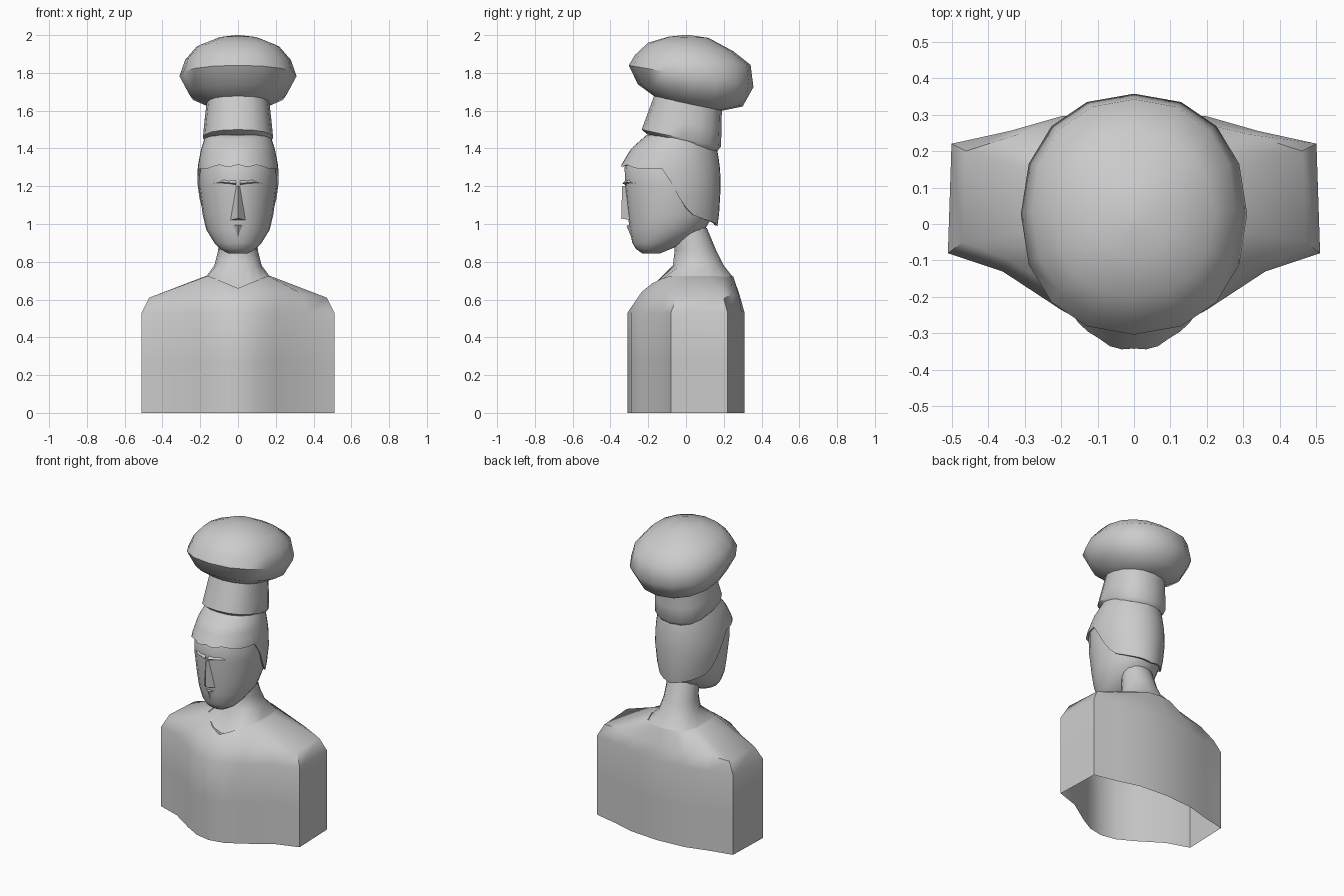
import bpy, bmesh, math
from math import sin, cos, pi

if "Cube" in bpy.data.objects:
    bpy.data.objects.remove(bpy.data.objects["Cube"])


def loft(name, rings, bottom=False, top=False, angle=50):
    """Skin a stack of closed rings; optional end caps."""
    bm = bmesh.new()
    vs = [[bm.verts.new(p) for p in r] for r in rings]
    n = len(vs[0])
    for a, b in zip(vs, vs[1:]):
        for i in range(n):
            j = (i + 1) % n
            bm.faces.new((a[i], a[j], b[j], b[i]))
    if bottom:
        bm.faces.new(vs[0][::-1])
    if top:
        bm.faces.new(vs[-1])
    return finish(name, bm, angle)


def finish(name, bm, angle=50):
    bmesh.ops.recalc_face_normals(bm, faces=bm.faces[:])
    me = bpy.data.meshes.new(name)
    bm.to_mesh(me)
    bm.free()
    ob = bpy.data.objects.new(name, me)
    bpy.context.collection.objects.link(ob)
    bpy.ops.object.select_all(action='DESELECT')
    bpy.context.view_layer.objects.active = ob
    ob.select_set(True)
    bpy.ops.object.shade_smooth_by_angle(angle=math.radians(angle))
    return ob


def sp(v, e):
    return math.copysign(abs(v) ** (2 / e), v)


def oval_pt(a, hw, yf, yb, zf, zb, e=2.0):
    """Point on a tilted oval; a = 0 faces front."""
    c = -sp(cos(a), e)
    t = (c + 1) / 2
    return (hw * sp(sin(a), e), yf + (yb - yf) * t, zf + (zb - zf) * t)


def oval(hw, yf, yb, zf, zb=None, n=16, e=2.0):
    zb = zf if zb is None else zb
    return [oval_pt(2 * pi * i / n, hw, yf, yb, zf, zb, e) for i in range(n)]


def mirror_ring(half):
    """Half ring (front centre to back centre) mirrored in x."""
    return half + [(-x, y, z) for x, y, z in half[-2:0:-1]]


def interp(table, k):
    """Piecewise linear lookup of a row by its first value."""
    if k <= table[0][0]:
        return table[0][1:]
    for a, b in zip(table, table[1:]):
        if k <= b[0]:
            t = (k - a[0]) / (b[0] - a[0])
            return [p + (q - p) * t for p, q in zip(a[1:], b[1:])]
    return table[-1][1:]


# Torso: open-bottomed shell
outline = [(0, -.31), (.1, -.29), (.2, -.235), (.36, -.13), (.51, -.08),
           (.5, .22), (.34, .255), (.2, .295), (0, .31)]
shoulder = [(0, -.24, .63), (.09, -.235, .64), (.19, -.195, .64), (.34, -.1, .63),
            (.47, -.05, .61), (.46, .2, .605), (.32, .245, .63), (.17, .28, .62), (0, .285, .62)]
collar = [(0, -.2, .66), (.06, -.18, .685), (.12, -.13, .71), (.16, -.08, .725),
          (.17, .0, .725), (.17, .12, .725), (.14, .2, .722), (.08, .24, .722), (0, .25, .722)]
loft("torso", [mirror_ring([(x, y, z) for x, y in outline]) for z in (0, .27, .53)]
     + [mirror_ring(shoulder), mirror_ring(collar)])

# Neck
loft("neck", [mirror_ring([(x, max(y, -.17), z - .005) for x, y, z in collar]),
              oval(.125, -.07, .2, .78), oval(.105, -.06, .16, .86), oval(.1, -.06, .11, .98)])

# Head
head_rows = [(.843, .05, -.23, -.14), (.868, .095, -.265, -.08), (.9, .125, -.284, -.01),
             (.97, .168, -.298, .1), (1.05, .187, -.308, .145), (1.2, .207, -.322, .17),
             (1.3, .205, -.325, .17), (1.4, .18, -.27, .145), (1.45, .15, -.2, .12)]
loft("head", [oval(w, f, b, z, n=24) for z, w, f, b in head_rows], True, True)

# Hair cap with a stepped hairline
hair_rows = [(.98, .165, -.3, .165), (1.05, .195, -.32, .175), (1.2, .215, -.335, .184),
             (1.3, .214, -.35, .18), (1.4, .195, -.29, .165), (1.47, .17, -.21, .145)]
hairline = [(0, 1.315), (.25, 1.30), (.5, 1.315), (.9, 1.29), (1.45, 1.29), (1.6, 1.2),
            (1.8, 1.1), (2.05, 1.045), (2.4, 1.02), (pi, .99)]
n = 40
rings = []
for k in range(9):
    ring = []
    for i in range(n):
        a = 2 * pi * i / n
        low = interp(hairline, min(a, 2 * pi - a))[0]
        z = low + (1.47 - low) * k / 8
        w, f, b = interp(hair_rows, z)
        ring.append(oval_pt(a, w, f, b, z, z))
    rings.append(ring)
# rim turned in to meet the head
rim = [(x * .95, -.07 + (y + .07) * .93, z + .004) for x, y, z in rings[0]]
loft("hair", [rim] + rings, False, True)

# Nose: wedge widening downward
bm = bmesh.new()
p = [bm.verts.new(v) for v in [(0, -.338, 1.2), (-.012, -.315, 1.2), (.012, -.315, 1.2),
                               (0, -.343, 1.03), (-.042, -.295, 1.02), (.042, -.295, 1.02)]]
for f in ((0, 1, 2), (3, 5, 4), (0, 3, 4, 1), (0, 2, 5, 3), (1, 4, 5, 2)):
    bm.faces.new([p[i] for i in f])
finish("nose", bm, 30)

# Lips: shallow downward point
bm = bmesh.new()
p = [bm.verts.new(v) for v in [(0, -.315, .99), (-.045, -.285, 1.0), (.045, -.285, 1.0), (0, -.285, .92)]]
for f in ((0, 1, 3), (0, 3, 2), (0, 2, 1), (1, 2, 3)):
    bm.faces.new([p[i] for i in f])
finish("mouth", bm, 30)

# Brow ridges
for s, side in ((-1, "left"), (1, "right")):
    path = [(.01, -.338, 1.215), (.08, -.315, 1.222), (.145, -.25, 1.213)]
    loft("brow_" + side, [[(s * x, y, z), (s * x * .95, y + .02, z + .02),
                           (s * x * .95, y + .025, z - .012)] for x, y, z in path], True, True, 30)

# Hat band, tilted back
loft("hat_band", [oval(w, f, b, zf, zb, e=2.3) for w, f, b, zf, zb in
                  [(.165, -.205, .165, 1.475, 1.385), (.186, -.235, .185, 1.5, 1.41),
                   (.178, -.205, .188, 1.58, 1.5), (.165, -.165, .19, 1.69, 1.62)]], True)

# Hat puff
loft("hat_puff", [oval(w, f, b, zf, zb, e=2.2) for w, f, b, zf, zb in
                  [(.165, -.16, .19, 1.67, 1.6), (.255, -.255, .3, 1.74, 1.622),
                   (.31, -.303, .357, 1.84, 1.725), (.28, -.27, .342, 1.895, 1.842),
                   (.22, -.2, .25, 1.96, 1.915), (.1, -.09, .12, 1.992, 1.985),
                   (.01, -.01, .02, 2.0, 2.0)]], False, True)
